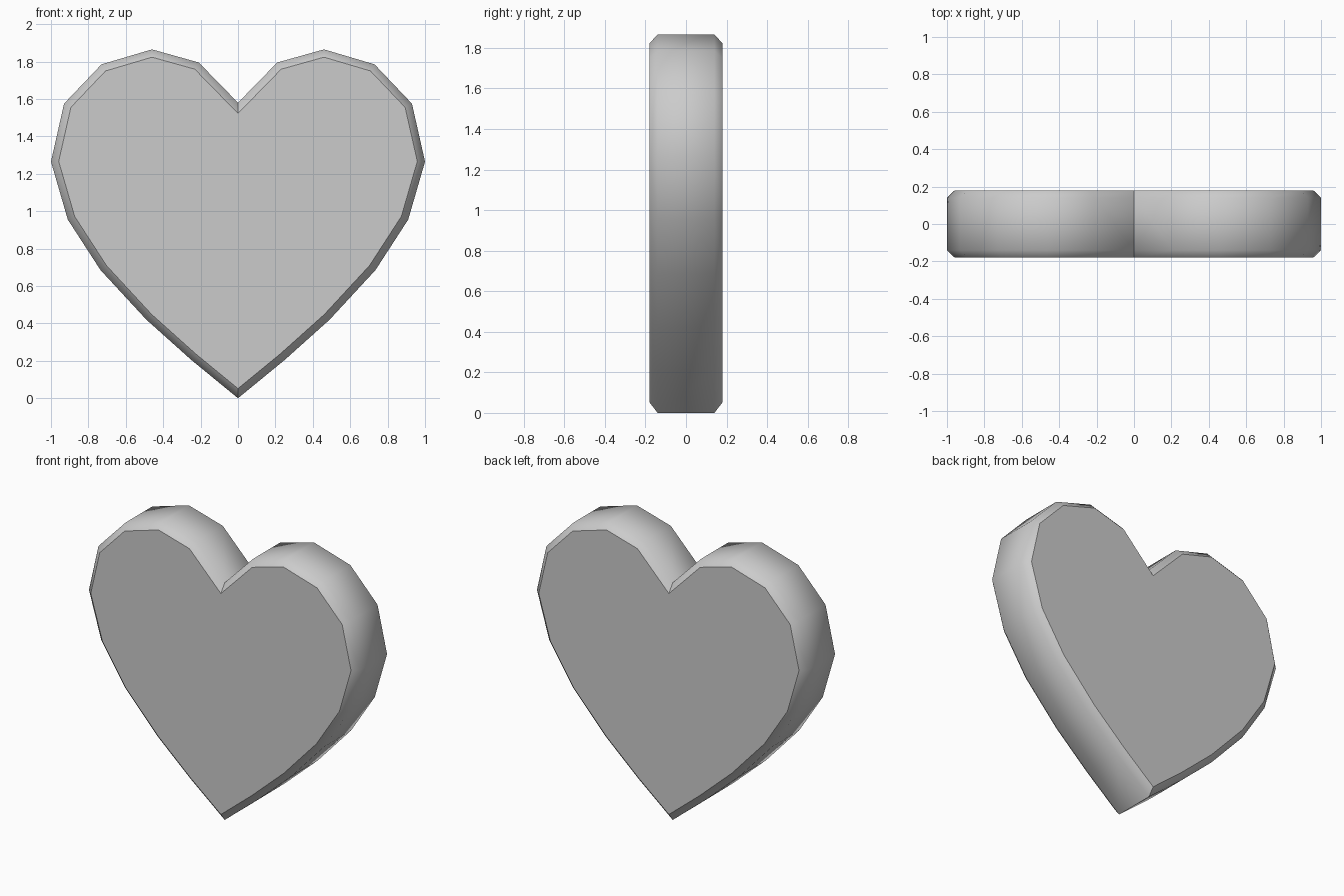
import bpy, bmesh

if "Cube" in bpy.data.objects:
    bpy.data.objects.remove(bpy.data.objects["Cube"])

DEPTH, BEVEL = 0.18, 0.04

# right half of the heart outline, from bottom tip to top notch
half = [(0, 0), (0.25, 0.205), (0.49, 0.42), (0.735, 0.685), (0.91, 0.955),
        (1.0, 1.265), (0.93, 1.575), (0.73, 1.785), (0.46, 1.865),
        (0.21, 1.795), (0, 1.58)]
outline = half + [(-x, z) for x, z in reversed(half[1:-1])]

bm = bmesh.new()

# straight rim between the two bevels
rings = [[bm.verts.new((x, y, z)) for x, z in outline]
         for y in (BEVEL - DEPTH, DEPTH - BEVEL)]
front, back = rings
n = len(outline)
for i in range(n):
    j = (i + 1) % n
    bm.faces.new((front[i], back[i], back[j], front[j]))
caps = [bm.faces.new(front), bm.faces.new(back[::-1])]
bmesh.ops.recalc_face_normals(bm, faces=bm.faces)

# raised inset on both caps makes the chamfer
bmesh.ops.inset_individual(bm, faces=caps, thickness=BEVEL, depth=BEVEL,
                           use_even_offset=True)

# smooth rim, flat caps, sharp creases at tip and notch
for f in bm.faces:
    f.smooth = len(f.verts) == 4
for e in bm.edges:
    if len(e.link_faces) == 2 and (
            any(len(f.verts) > 4 for f in e.link_faces)
            or all(abs(v.co.x) < 1e-4 for v in e.verts)):
        e.smooth = False

mesh = bpy.data.meshes.new("heart")
bm.to_mesh(mesh)
bm.free()
heart = bpy.data.objects.new("heart", mesh)
bpy.context.collection.objects.link(heart)
